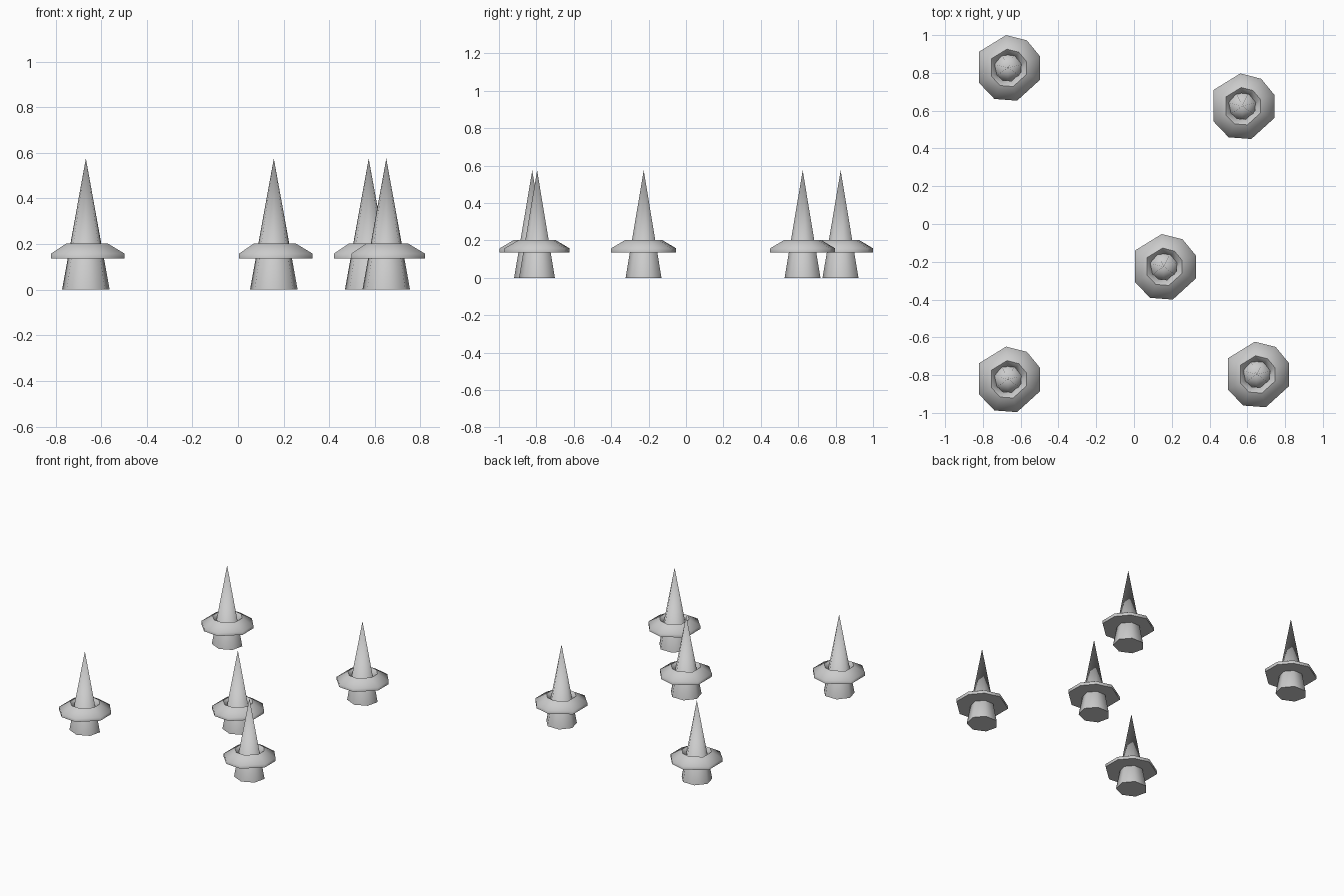
import bpy, bmesh, math

if "Cube" in bpy.data.objects:
    bpy.data.objects.remove(bpy.data.objects["Cube"])

# spike positions on the ground
SPOTS = [(-0.667, 0.827), (0.573, 0.624), (0.157, -0.226), (-0.667, -0.822), (0.650, -0.796)]
# uneven eight-sided collar outline, relative to the spike axis
OUTLINE = [(-0.01, 0.173), (0.10, 0.145), (0.17, 0.06), (0.17, -0.063),
           (0.048, -0.174), (-0.072, -0.165), (-0.153, -0.08), (-0.153, 0.085)]
# collar section: (fraction of outline, height)
SECTION = [(0.40, 0.136), (1.0, 0.136), (1.0, 0.158), (0.57, 0.202), (0.40, 0.175)]


def finish(bm, name, spot, angle):
    bmesh.ops.recalc_face_normals(bm, faces=bm.faces)
    me = bpy.data.meshes.new(name)
    bm.to_mesh(me)
    bm.free()
    ob = bpy.data.objects.new(name, me)
    ob.location = (spot[0], spot[1], 0)
    bpy.context.collection.objects.link(ob)
    bpy.ops.object.select_all(action='DESELECT')
    ob.select_set(True)
    bpy.context.view_layer.objects.active = ob
    bpy.ops.object.shade_smooth_by_angle(angle=math.radians(angle))
    return ob


def spike(spot):
    # seven-sided cone with a closed base
    bm = bmesh.new()
    base = []
    for i in range(7):
        a = -math.pi / 2 + math.tau * i / 7
        base.append(bm.verts.new((0.107 * math.cos(a), 0.101 * math.sin(a) + 0.004, 0)))
    tip = bm.verts.new((0, 0, 0.575))
    bm.faces.new(base)
    for i in range(7):
        bm.faces.new((base[i], base[(i + 1) % 7], tip))
    finish(bm, "spike", spot, 60)


def collar(spot):
    # section swept around the outline
    bm = bmesh.new()
    rings = [[bm.verts.new((x * f, y * f, z)) for x, y in OUTLINE] for f, z in SECTION]
    n = len(OUTLINE)
    for k in range(len(rings)):
        a, b = rings[k], rings[(k + 1) % len(rings)]
        for i in range(n):
            j = (i + 1) % n
            bm.faces.new((a[i], a[j], b[j], b[i]))
    finish(bm, "collar", spot, 62)


for s in SPOTS:
    spike(s)
    collar(s)
